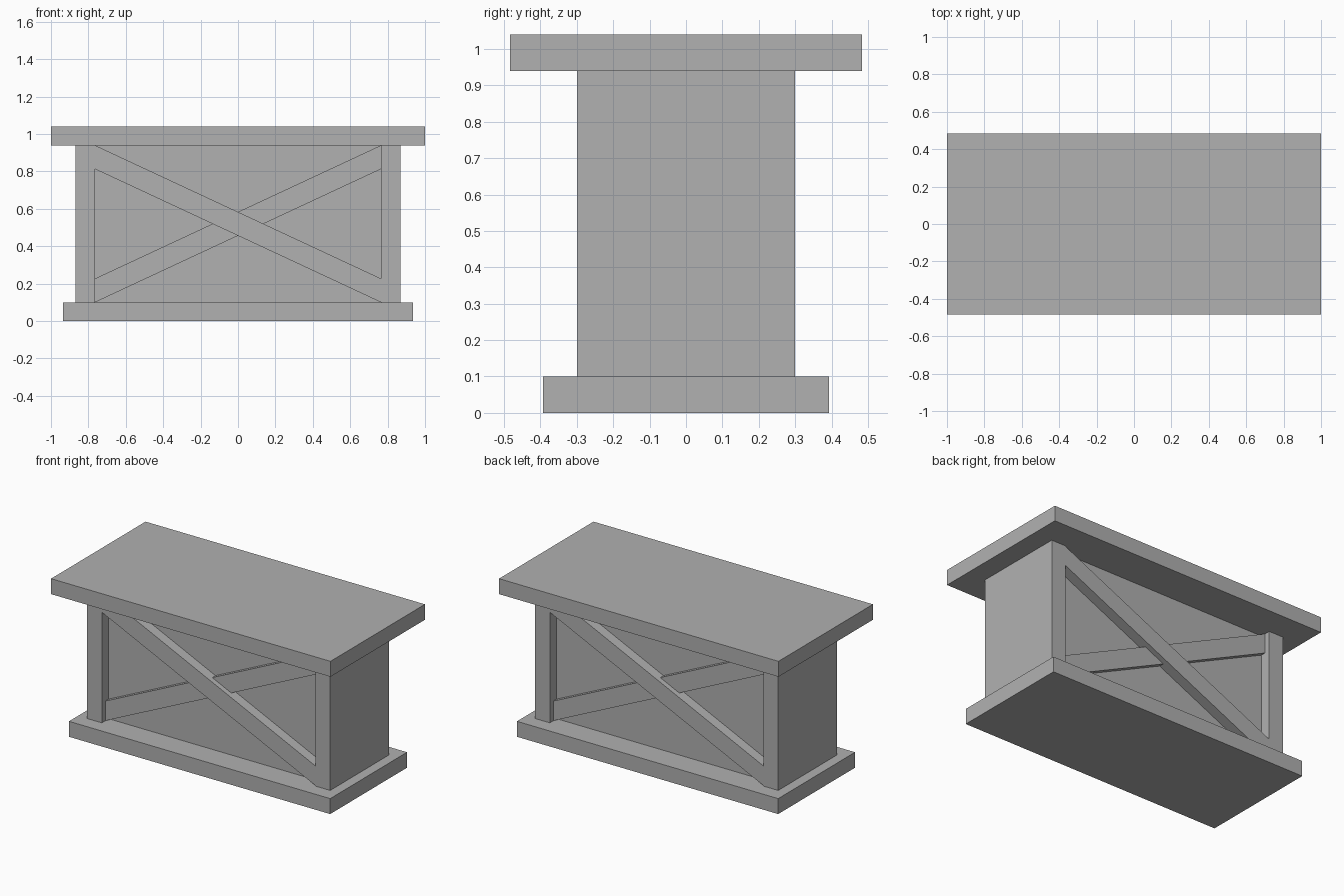
import bpy
import bmesh
from mathutils import Matrix

cube = bpy.data.objects.get("Cube")
if cube:
    bpy.data.objects.remove(cube, do_unlink=True)

grey = bpy.data.materials.new("plain_grey")
grey.use_nodes = True
colour = (0.44, 0.44, 0.44, 1)
grey.diffuse_color = colour
grey.node_tree.nodes["Principled BSDF"].inputs["Base Color"].default_value = colour

BASE_TOP, SLAB_BOTTOM, HEIGHT = 0.10, 0.94, 1.04
INNER, OUTER = 0.765, 0.87      # inner and outer faces of the end panels
PANEL_Y = 0.23                  # half depth of the recessed core
BRACE = 0.127                   # upright height of a brace's cut end


def prism(name, profile, y0, y1, turn=0.0):
    """Extrude an x-z outline from y0 to y1, then turn it about z."""
    bm = bmesh.new()
    face = bm.faces.new([bm.verts.new((x, y0, z)) for x, z in profile])
    result = bmesh.ops.extrude_face_region(bm, geom=[face])
    moved = [v for v in result["geom"] if isinstance(v, bmesh.types.BMVert)]
    bmesh.ops.translate(bm, verts=moved, vec=(0, y1 - y0, 0))
    bm.transform(Matrix.Rotation(turn, 4, "Z"))
    bmesh.ops.recalc_face_normals(bm, faces=bm.faces)
    mesh = bpy.data.meshes.new(name)
    bm.to_mesh(mesh)
    bm.free()
    mesh.materials.append(grey)
    obj = bpy.data.objects.new(name, mesh)
    bpy.context.collection.objects.link(obj)
    return obj


def box(name, x0, x1, half_y, z0, z1):
    return prism(name, [(x0, z0), (x1, z0), (x1, z1), (x0, z1)], -half_y, half_y)


# Slabs, core and end panels
box("base", -0.935, 0.935, 0.393, 0, BASE_TOP)
box("table_top", -1, 1, 0.483, SLAB_BOTTOM, HEIGHT)
box("core_panel", -INNER, INNER, PANEL_Y, BASE_TOP, SLAB_BOTTOM)
box("right_end_panel", -OUTER, -INNER, 0.30, BASE_TOP, SLAB_BOTTOM)
box("left_end_panel", INNER, OUTER, 0.30, BASE_TOP, SLAB_BOTTOM)

# Crossed braces on both long sides, one standing proud of the other
for side, turn in (("front", 0.0), ("back", 3.14159265)):
    for layer, s, face_y in (("outer", 1, 0.297), ("inner", -1, 0.263)):
        outline = [(-s * INNER, SLAB_BOTTOM), (-s * INNER, SLAB_BOTTOM - BRACE),
                   (s * INNER, BASE_TOP), (s * INNER, BASE_TOP + BRACE)]
        prism(f"{side}_{layer}_brace", outline, -face_y, -PANEL_Y, turn)
